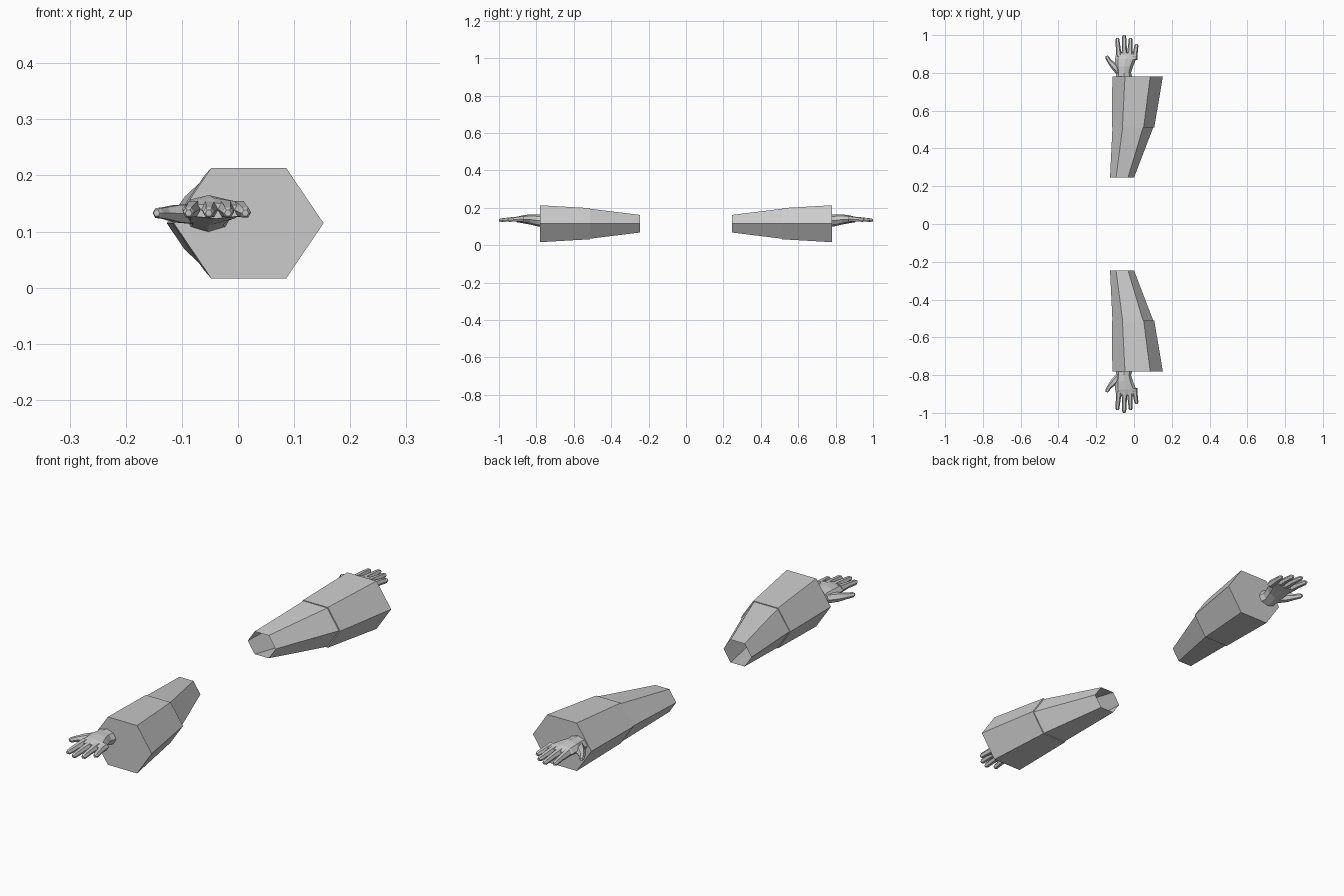
import bpy, bmesh, math
from mathutils import Vector

if "Cube" in bpy.data.objects:
    bpy.data.objects.remove(bpy.data.objects["Cube"])

grey = bpy.data.materials.new("plain grey")
grey.diffuse_color = (0.6, 0.6, 0.6, 1)
grey.use_nodes = True
grey.node_tree.nodes["Principled BSDF"].inputs["Base Color"].default_value = grey.diffuse_color


def loft(bm, rings, cap_start=True, cap_end=True):
    """Skin a list of point rings with quads."""
    loops = [[bm.verts.new(p) for p in r] for r in rings]
    n = len(loops[0])
    for a, b in zip(loops, loops[1:]):
        for i in range(n):
            j = (i + 1) % n
            bm.faces.new((a[i], a[j], b[j], b[i]))
    if cap_start:
        bm.faces.new(loops[0])
    if cap_end:
        bm.faces.new(loops[-1])


def ring(x, y, z, rx, rz, n=6):
    """Upright polygon ring facing along y."""
    return [Vector((x + rx * math.cos(2 * math.pi * i / n), y,
                    z + rz * math.sin(2 * math.pi * i / n))) for i in range(n)]


def digit(bm, path, n=6):
    """Tapered finger along (x, y, z, radius) points."""
    pts = [Vector(p[:3]) for p in path]
    rings = []
    for k, p in enumerate(pts):
        d = (pts[min(k + 1, len(pts) - 1)] - pts[max(k - 1, 0)]).normalized()
        side = d.cross(Vector((0, 0, 1))).normalized()
        up = side.cross(d)
        r = path[k][3]
        rings.append([p + r * (side * math.cos(2 * math.pi * i / n)
                               + up * math.sin(2 * math.pi * i / n)) for i in range(n)])
    loft(bm, rings)


def finish(name, bm, s):
    """Flip to the wanted end, fix normals and make the object."""
    for v in bm.verts:
        v.co.y *= s
    bmesh.ops.recalc_face_normals(bm, faces=bm.faces)
    me = bpy.data.meshes.new(name)
    bm.to_mesh(me)
    bm.free()
    me.materials.append(grey)
    bpy.context.collection.objects.link(bpy.data.objects.new(name, me))


for s, label in ((-1, "front"), (1, "back")):
    # Hexagonal sleeve: open at the shoulder, small step at the elbow, closed cuff
    bm = bmesh.new()
    sections = ((-0.0635, 0.245, 0.0635), (-0.006, 0.512, 0.108),
                (-0.005, 0.512, 0.1125), (0.019, 0.78, 0.1335))
    loft(bm, [ring(x, y, 0.115, r, r * 0.853) for x, y, r in sections], cap_start=False)
    finish(label + "_sleeve", bm, s)

    # Palm and wrist, flattening toward the knuckles
    bm = bmesh.new()
    palm = ((-0.053, 0.775, 0.131, 0.045, 0.032), (-0.054, 0.80, 0.133, 0.038, 0.031),
            (-0.052, 0.835, 0.138, 0.047, 0.027), (-0.044, 0.875, 0.139, 0.056, 0.021),
            (-0.040, 0.905, 0.137, 0.054, 0.014))
    loft(bm, [ring(*p, n=8) for p in palm])
    # Four fingers: knuckle x, tip x, tip y
    for kx, tx, ty in ((-0.080, -0.088, 0.985), (-0.050, -0.052, 1.0),
                       (-0.022, -0.018, 0.985), (0.002, 0.013, 0.952)):
        ky = 0.885 if kx < 0 else 0.87
        mx, my = (kx + tx) / 2, (ky + ty) / 2
        digit(bm, [(kx, ky, 0.140, 0.0165), (mx, my, 0.138, 0.0125),
                   (tx, ty - 0.008, 0.134, 0.0105), (tx, ty, 0.133, 0.006)])
    # Thumb
    digit(bm, [(-0.075, 0.802, 0.131, 0.020), (-0.108, 0.838, 0.132, 0.018),
               (-0.130, 0.862, 0.133, 0.012), (-0.143, 0.884, 0.133, 0.010),
               (-0.145, 0.890, 0.133, 0.006)])
    finish(label + "_hand", bm, s)
